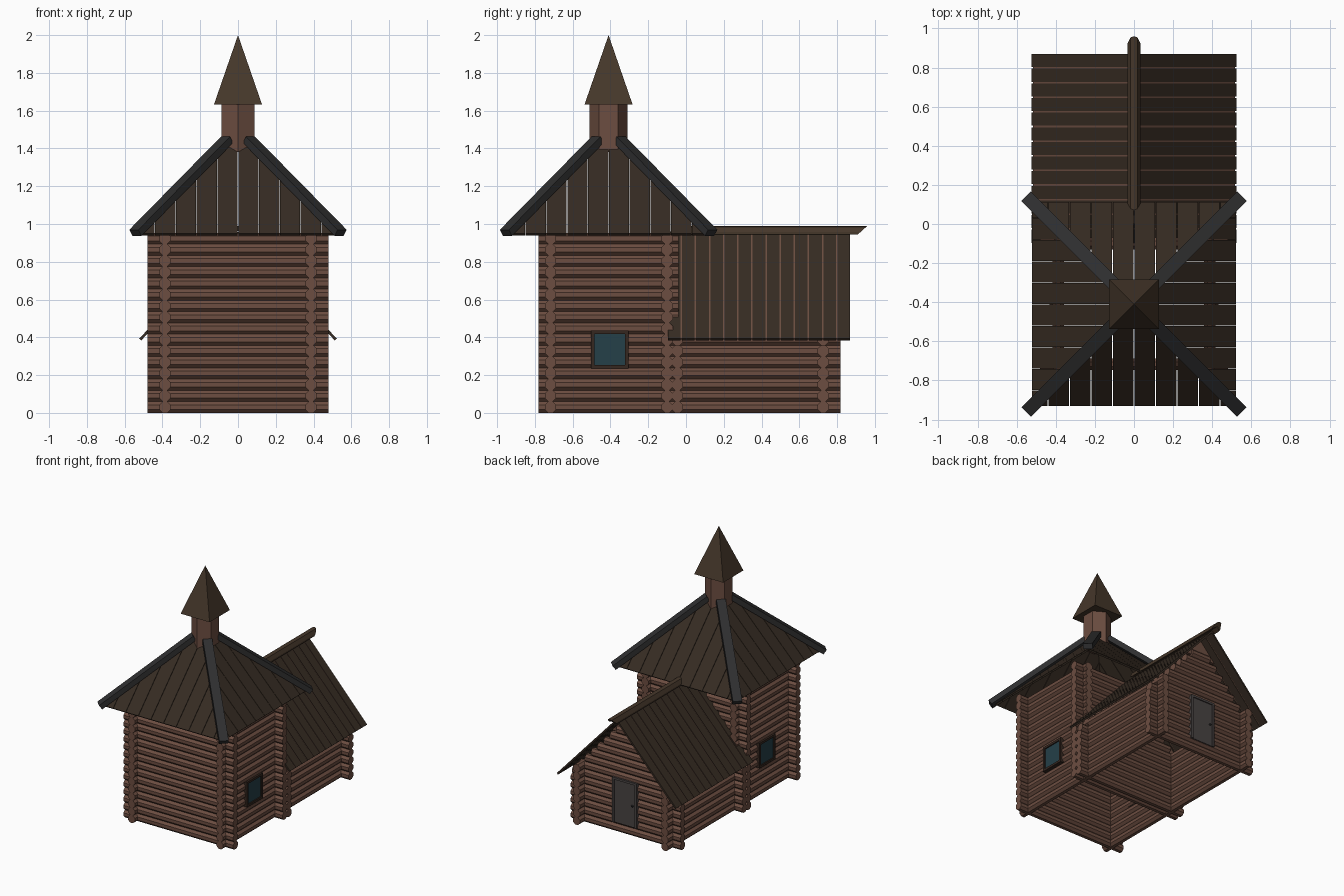
import bpy, bmesh, math
from mathutils import Matrix, Vector

if "Cube" in bpy.data.objects:
    bpy.data.objects.remove(bpy.data.objects["Cube"])


def material(name, rgb):
    m = bpy.data.materials.new(name)
    m.diffuse_color = (*rgb, 1)
    m.use_nodes = True
    m.node_tree.nodes["Principled BSDF"].inputs["Base Color"].default_value = m.diffuse_color
    return m


WOOD = material("log_wood", (0.15, 0.075, 0.052))
ROOF = material("roof_boards", (0.036, 0.024, 0.016))
TRIM = material("spire_wood", (0.06, 0.038, 0.023))
RIB = material("rib_dark", (0.028, 0.028, 0.029))
FRAME = material("frame_wood", (0.035, 0.02, 0.014))
GLASS = material("glass", (0.018, 0.05, 0.065))
DOOR = material("door_grey", (0.065, 0.056, 0.055))


def finish(name, bm, mat):
    bmesh.ops.recalc_face_normals(bm, faces=bm.faces)
    me = bpy.data.meshes.new(name)
    bm.to_mesh(me)
    bm.free()
    me.materials.append(mat)
    ob = bpy.data.objects.new(name, me)
    bpy.context.collection.objects.link(ob)
    return ob


def prism(bm, pts, vec):
    """Extrude a planar polygon along vec."""
    a = [bm.verts.new(p) for p in pts]
    b = [bm.verts.new(Vector(p) + Vector(vec)) for p in pts]
    n = len(a)
    bm.faces.new(a)
    bm.faces.new(b[::-1])
    for i in range(n):
        bm.faces.new((a[i], a[(i + 1) % n], b[(i + 1) % n], b[i]))


def box(bm, lo, hi):
    (x0, y0, z0), (x1, y1, z1) = lo, hi
    prism(bm, [(x0, y0, z0), (x1, y0, z0), (x1, y1, z0), (x0, y1, z0)], (0, 0, z1 - z0))


R, STEP = 0.0305, 0.0595


def log(bm, a, b):
    """Octagonal log between two points."""
    a, d = Vector(a), Vector(b) - Vector(a)
    side = d.normalized().cross(Vector((0, 0, 1)))
    ring = []
    for i in range(8):
        t = math.radians(22.5 + 45 * i)
        ring.append(a + (side * math.cos(t) + Vector((0, 0, math.sin(t)))) * R * 1.06)
    prism(bm, ring, d)


def row_z(i):
    return R + i * STEP


WX, LX = 0.387, 0.48          # wall centre and log end in x
RIDGE, SLOPE = 0.955, 1.085   # rear roof line

# Tower walls
bm = bmesh.new()
for i in range(16):
    z = row_z(i)
    for y in (-0.717, -0.10):
        log(bm, (-LX, y, z), (LX, y, z))
    for x in (-WX, WX):
        log(bm, (x, -0.78, z), (x, -0.04, z))
finish("tower_log_walls", bm, WOOD)

# Rear annex walls with stepped gables
bm = bmesh.new()
for i in range(15):
    z = row_z(i)
    half = min(LX, (RIDGE - 0.03 - z - R) / SLOPE)
    for y in (-0.045, 0.727):
        if half > 0.03:
            log(bm, (-half, y, z), (half, y, z))
    if i < 8:
        for x in (-WX, WX):
            log(bm, (x, -0.135, z), (x, 0.818, z))
finish("annex_log_walls", bm, WOOD)

# Gable peak infill
bm = bmesh.new()
prism(bm, [(-0.13, 0.715, 0.79), (0.13, 0.715, 0.79), (0, 0.715, 0.935)], (0, 0.025, 0))
finish("gable_peak", bm, WOOD)

# Annex roof planks with narrow battens in the gaps
planks, battens = bmesh.new(), bmesh.new()
T = 0.014
for s in (-1, 1):
    n = Vector((-s * SLOPE, 0, -1)).normalized()
    count, y0, y1 = 13, -0.10, 0.873
    w = (y1 - y0) / count
    for i in range(count):
        a, b = y0 + i * w, y0 + (i + 1) * w
        lo, hi = (s * 0.523, RIDGE - SLOPE * 0.523 + 0.005), (0, RIDGE + 0.005)
        prism(planks, [(lo[0], a + 0.004, lo[1]), (lo[0], b - 0.004, lo[1]),
                       (hi[0], b - 0.004, hi[1]), (hi[0], a + 0.004, hi[1])], n * T)
        if i < count - 1:
            off = n * 0.004
            prism(battens, [Vector(p) + off for p in
                            ((lo[0] * 0.995, b - 0.005, lo[1] + 0.003), (lo[0] * 0.995, b + 0.005, lo[1] + 0.003),
                             (hi[0], b + 0.005, hi[1]), (hi[0], b - 0.005, hi[1]))], n * 0.007)
finish("annex_roof_planks", planks, ROOF)
finish("annex_roof_battens", battens, WOOD)

# Ridge beam with a slanted outer end
bm = bmesh.new()
sec = [(-0.033, 0.945), (-0.033, 0.957), (-0.017, 0.985), (0, 0.99),
       (0.017, 0.985), (0.033, 0.957), (0.033, 0.945), (0, 0.965)]
prism(bm, [(x, 0.0, z) for x, z in sec], (0, 0.9, 0))
for v in bm.verts:
    if v.co.y > 0.5:
        v.co.y = 0.91 + (v.co.z - 0.945) * 1.11
finish("annex_ridge_beam", bm, TRIM)

# Pyramid roof planks, clipped along the hips
CY, H, EAVE, S = -0.41, 0.522, 0.95, 1.02
bm = bmesh.new()
inward = Vector((0, S, -1)).normalized() * 0.014
for k in range(4):
    M = Matrix.Translation((0, CY, 0)) @ Matrix.Rotation(k * math.pi / 2, 4, 'Z')
    for s in (-1, 1):
        for i in range(5):
            u0, u1 = i * 0.11 + 0.0015, min((i + 1) * 0.11 - 0.0015, H - 0.002)
            quad = [(u0, 0), (u1, 0), (u1, H - u1), (u0, H - u0)]
            prism(bm, [M @ Vector((s * u, v - H, EAVE + v * S)) for u, v in quad],
                  M.to_3x3() @ inward)
finish("tower_roof_planks", bm, ROOF)

# Hip ribs
bm = bmesh.new()
for k in range(4):
    M = Matrix.Translation((0, CY, 0)) @ Matrix.Rotation(math.radians(45 + 90 * k), 4, 'Z')
    r2 = math.sqrt(2)
    a, b = Vector((0.535 * r2, 0, 0.937)), Vector((0.05 * r2, 0, 1.43))
    d = (b - a).normalized()
    up = Vector((-d.z, 0, d.x))
    up = up if up.z > 0 else -up
    w = Vector((0, 0.034, 0))
    top = up * 0.04
    prism(bm, [M @ p for p in (a - w, a + w, a + w + top, a - w + top)], M.to_3x3() @ (b - a))
finish("hip_ribs", bm, RIB)

# Hexagonal turret and square spire
bm = bmesh.new()
bmesh.ops.create_cone(bm, cap_ends=True, segments=6, radius1=0.1, radius2=0.1, depth=0.26)
ang = math.atan2(bm.verts[:][0].co.y, bm.verts[:][0].co.x)
bmesh.ops.transform(bm, verts=bm.verts, matrix=Matrix.Translation((0, CY, 1.51))
                    @ Matrix.Rotation(math.pi / 2 - ang, 4, 'Z'))
finish("turret", bm, WOOD)

bm = bmesh.new()
q = 0.127
base = [bm.verts.new((x, CY + y, 1.633)) for x, y in ((-q, -q), (q, -q), (q, q), (-q, q))]
tip = bm.verts.new((0, CY, 2.0))
bm.faces.new(base)
for i in range(4):
    bm.faces.new((base[i], base[(i + 1) % 4], tip))
finish("spire", bm, TRIM)

# Windows on both sides
for s, side in ((1, "right"), (-1, "left")):
    bm = bmesh.new()
    f = 0.018
    ya, yb, za, zb = -0.502, -0.305, 0.235, 0.435
    xi, xo = s * 0.37, s * 0.432
    for lo, hi in (((ya, za), (yb, za + f)), ((ya, zb - f), (yb, zb)),
                   ((ya, za + f), (ya + f, zb - f)), ((yb - f, za + f), (yb, zb - f))):
        box(bm, (xi, *lo), (xo, *hi))
    finish(side + "_window_frame", bm, FRAME)
    bm = bmesh.new()
    box(bm, (xi, ya + f, za + f), (s * 0.423, yb - f, zb - f))
    finish(side + "_window_glass", bm, GLASS)

# Rear door with frame and knob
bm = bmesh.new()
box(bm, (-0.09, 0.71, 0.08), (0.09, 0.764, 0.42))
finish("door", bm, DOOR)
bm = bmesh.new()
for lo, hi in (((-0.107, 0.08), (-0.09, 0.437)), ((0.09, 0.08), (0.107, 0.437)),
               ((-0.09, 0.42), (0.09, 0.437))):
    box(bm, (lo[0], 0.71, lo[1]), (hi[0], 0.772, hi[1]))
finish("door_frame", bm, DOOR)
bm = bmesh.new()
bmesh.ops.create_icosphere(bm, subdivisions=1, radius=0.01,
                           matrix=Matrix.Translation((-0.068, 0.77, 0.25)))
finish("door_knob", bm, RIB)
